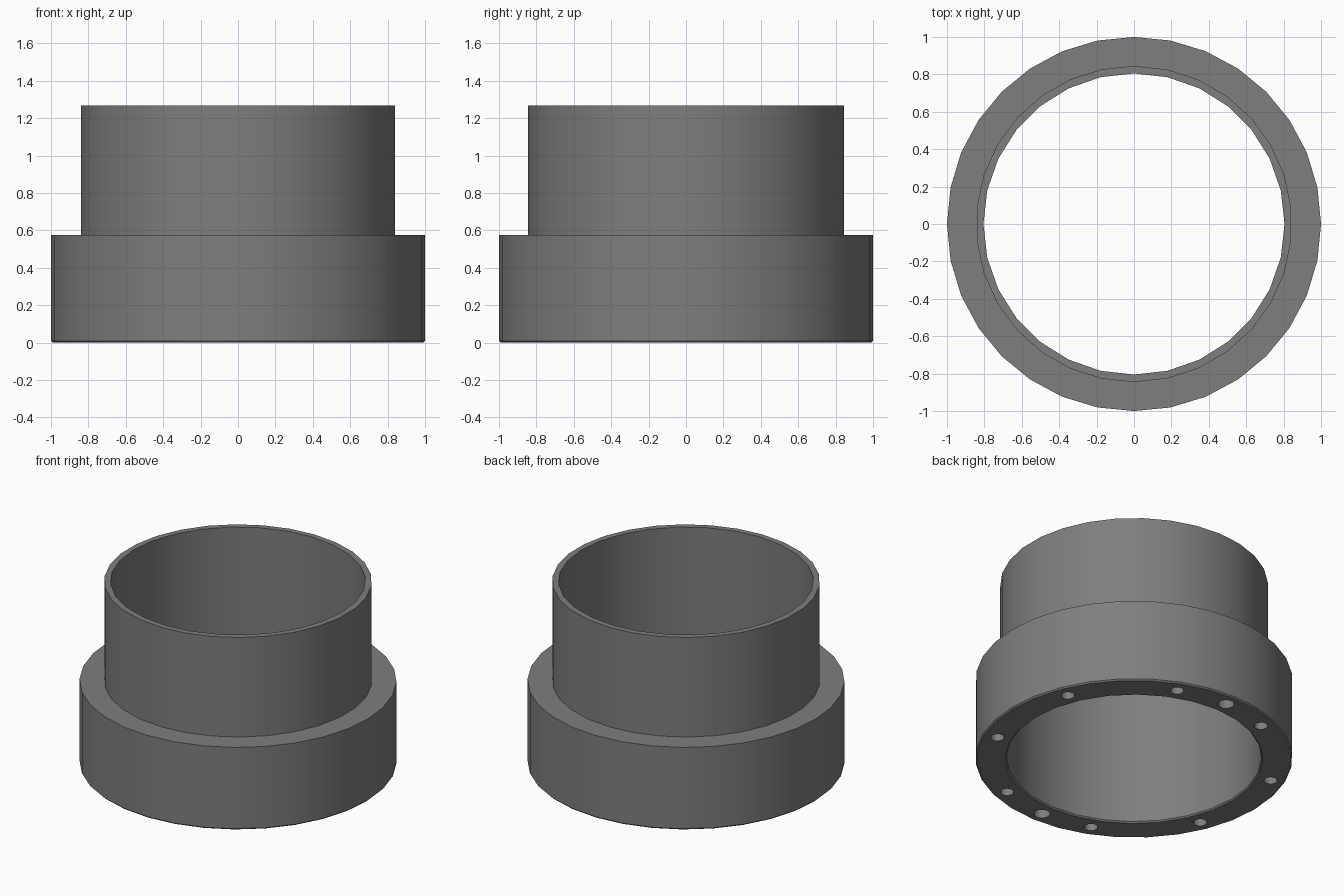
import bpy, bmesh
from math import sin, cos, pi, radians

if "Cube" in bpy.data.objects:
    bpy.data.objects.remove(bpy.data.objects["Cube"])


def add_rings(bm, profile, sides, cx=0.0, cy=0.0):
    """Closed solid from (radius, z) rings, first corner on +y."""
    rings = []
    for r, z in profile:
        rings.append([bm.verts.new((cx + r * cos(pi / 2 + 2 * pi * i / sides),
                                    cy + r * sin(pi / 2 + 2 * pi * i / sides), z))
                      for i in range(sides)])
    for low, high in zip(rings, rings[1:]):
        for i in range(sides):
            j = (i + 1) % sides
            bm.faces.new((low[i], low[j], high[j], high[i]))
    bm.faces.new(rings[0][::-1])
    bm.faces.new(rings[-1])


def finish(name, bm):
    bmesh.ops.recalc_face_normals(bm, faces=bm.faces)
    mesh = bpy.data.meshes.new(name)
    bm.to_mesh(mesh)
    bm.free()
    obj = bpy.data.objects.new(name, mesh)
    bpy.context.collection.objects.link(obj)
    return obj


def lathe(name, profile, sides):
    bm = bmesh.new()
    add_rings(bm, profile, sides)
    return finish(name, bm)


def combine(target, other, operation):
    bpy.context.view_layer.objects.active = target
    mod = target.modifiers.new(operation.lower(), 'BOOLEAN')
    mod.operation = operation
    mod.solver = 'EXACT'
    mod.object = other
    bpy.ops.object.modifier_apply(modifier=mod.name)
    bpy.data.objects.remove(other, do_unlink=True)


TOP, STEP, CH = 1.268, 0.575, 0.009

# Wide base with a fine bottom chamfer, and the narrower collar above it
body = lathe("flanged_collar", [(1 - CH, 0), (1, CH), (1, STEP)], 32)
collar = lathe("collar", [(0.845, 0.2), (0.845, TOP)], 30)
combine(body, collar, 'UNION')

# Bore with chamfered mouth
bore = lathe("bore_cutter", [(0.805 + 2 * CH, -CH), (0.805, CH), (0.805, TOP + 0.1)], 28)
combine(body, bore, 'DIFFERENCE')

# Blind holes in the underside: eight small, two larger
bm = bmesh.new()
holes = [(22.5 + 45 * k, 0.043) for k in range(8)] + [(90, 0.052), (270, 0.052)]
for angle, r in holes:
    a = radians(angle)
    add_rings(bm, [(r, -0.1), (r, 0.35)], 16, 0.903 * cos(a), 0.903 * sin(a))
combine(body, finish("hole_cutter", bm), 'DIFFERENCE')

# Dark grey finish
dark = bpy.data.materials.new("dark_grey")
dark.diffuse_color = (0.21, 0.21, 0.21, 1)
dark.use_nodes = True
dark.node_tree.nodes["Principled BSDF"].inputs["Base Color"].default_value = dark.diffuse_color
body.data.materials.clear()
body.data.materials.append(dark)
for face in body.data.polygons:
    face.material_index = 0

# Smooth round walls, sharp rims
bpy.ops.object.select_all(action='DESELECT')
body.select_set(True)
bpy.context.view_layer.objects.active = body
bpy.ops.object.shade_smooth_by_angle(angle=radians(30))
